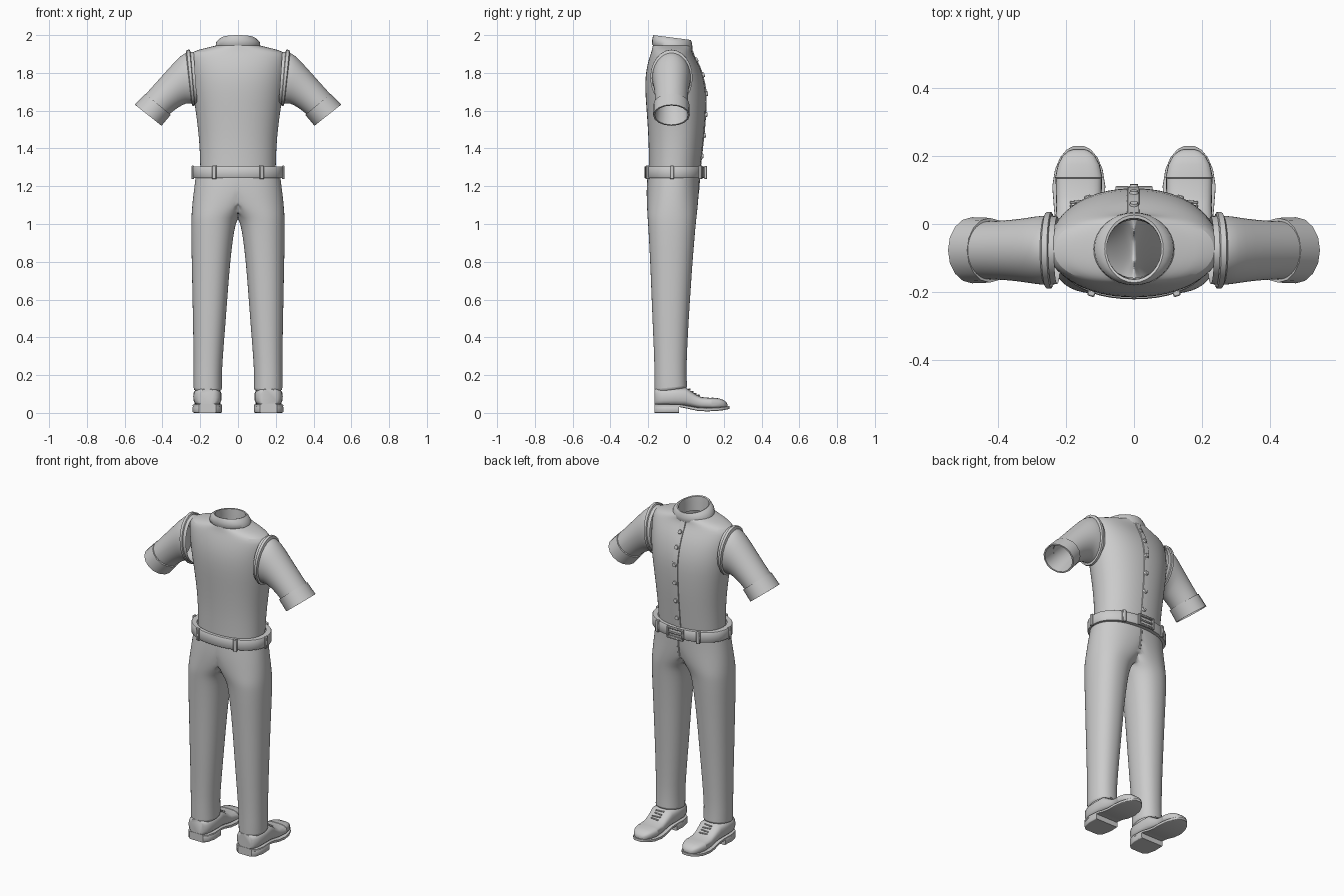
import bpy, bmesh, math
from mathutils import Vector, Matrix

grey = bpy.data.materials.new("plain grey cloth")
grey.diffuse_color = (0.6, 0.6, 0.6, 1)


def ring(c, a, b, n=24, e=2.0):
    """Superellipse loop round c with half-axis vectors a and b."""
    c, a, b = Vector(c), Vector(a), Vector(b)
    pts = []
    for i in range(n):
        t = 2 * math.pi * i / n
        co, si = math.cos(t), math.sin(t)
        u = math.copysign(abs(co) ** (2 / e), co) if abs(co) > 1e-6 else 0
        v = math.copysign(abs(si) ** (2 / e), si) if abs(si) > 1e-6 else 0
        pts.append(c + a * u + b * v)
    return pts


def finish(name, bm, mirror=False, subdiv=0, angle=40):
    bmesh.ops.recalc_face_normals(bm, faces=bm.faces)
    me = bpy.data.meshes.new(name)
    bm.to_mesh(me)
    bm.free()
    me.materials.append(grey)
    ob = bpy.data.objects.new(name, me)
    bpy.context.collection.objects.link(ob)
    if mirror:
        ob.modifiers.new("mirror", 'MIRROR').use_clip = True
    if subdiv:
        s = ob.modifiers.new("smooth", 'SUBSURF')
        s.levels = s.render_levels = subdiv
    bpy.ops.object.select_all(action='DESELECT')
    ob.select_set(True)
    bpy.context.view_layer.objects.active = ob
    bpy.ops.object.shade_smooth_by_angle(angle=math.radians(angle))
    return ob


def loft(name, rings, cap0=False, cap1=False, loop=False, trim=False, **kw):
    """Skin a list of equal loops; loop joins the last to the first."""
    bm = bmesh.new()
    vs = [[bm.verts.new(p) for p in r] for r in rings]
    n = len(vs[0])
    pairs = list(zip(vs, vs[1:])) + ([(vs[-1], vs[0])] if loop else [])
    for r, s in pairs:
        for i in range(n):
            j = (i + 1) % n
            bm.faces.new((r[i], r[j], s[j], s[i]))
    if cap0:
        bm.faces.new(vs[0])
    if cap1:
        bm.faces.new(vs[-1])
    if trim:  # drop the hidden faces lying on the centre plane
        flat = [f for f in bm.faces if all(v.co.x < 1e-5 for v in f.verts)]
        bmesh.ops.delete(bm, geom=flat, context='FACES')
    return finish(name, bm, **kw)


def boxes(name, items, bevel=0.003, **kw):
    """Several boxes (centre, size, turn about z) as one object."""
    bm = bmesh.new()
    for c, s, turn in items:
        m = Matrix.Translation(c) @ Matrix.Rotation(turn, 4, 'Z') @ Matrix.Diagonal((*s, 1))
        bmesh.ops.create_cube(bm, size=1, matrix=m)
    bmesh.ops.bevel(bm, geom=bm.edges[:], offset=bevel, segments=1, affect='EDGES')
    return finish(name, bm, **kw)


# shirt body: z, centre y, half width, half depth
BODY = [(1.27, -.062, .200, .135), (1.40, -.055, .203, .142), (1.50, -.052, .212, .150),
        (1.60, -.052, .225, .157), (1.70, -.055, .241, .162), (1.78, -.062, .250, .154),
        (1.84, -.068, .256, .138), (1.885, -.074, .257, .119), (1.913, -.076, .245, .107),
        (1.930, -.075, .180, .104), (1.945, -.074, .115, .102)]
loft("shirt_body", [ring((0, cy, z), (rx, 0, 0), (0, ry, 0), 32, 2.15)
                    for z, cy, rx, ry in BODY], subdiv=1)


def front_y(z):
    for p, q in zip(BODY, BODY[1:]):
        if p[0] <= z <= q[0]:
            f = (z - p[0]) / (q[0] - p[0])
            return p[1] + p[3] + f * (q[1] + q[3] - p[1] - p[3])
    return BODY[-1][1] + BODY[-1][3]


# button strip down the chest
strip = []
for i in range(15):
    z = 1.30 + i * 0.045
    strip.append(ring((-.002, front_y(z) - .003, z), (.018, 0, 0), (0, .006, 0), 8, 6))
loft("button_strip", strip, True, True)

# buttons
bm = bmesh.new()
for z in (1.36, 1.47, 1.58, 1.69, 1.79, 1.87):
    slope = math.atan2(front_y(z + .02) - front_y(z - .02), .04)
    m = Matrix.Translation((0, front_y(z) + .005, z)) @ Matrix.Rotation(slope - math.pi / 2, 4, 'X')
    if slope < 0:
        m = Matrix.Translation((0, front_y(z) + .005, z)) @ Matrix.Rotation(-math.pi / 2 - slope, 4, 'X')
    bmesh.ops.create_cone(bm, cap_ends=True, segments=12, radius1=.014, radius2=.011, depth=.01, matrix=m)
finish("buttons", bm)


# collar: rolled stand, lower at the front
def collar_ring(z, r, d, cy=-.073):
    return ring((0, cy, z), (r, 0, 0), (0, d, -.13 * d), 32)


loft("collar", [collar_ring(z, r, d) for z, r, d in (
    (1.925, .108, .098), (1.940, .119, .107), (1.962, .116, .106), (1.980, .098, .102),
    (1.987, .086, .099), (1.985, .080, .090), (1.955, .080, .088), (1.90, .085, .085))])


# sleeves: top x, top z, bottom x, bottom z, half depth
def arm_rings(rows, n=24):
    out = []
    for tx, tz, bx, bz, d in rows:
        out.append(ring(((tx + bx) / 2, -.077, (tz + bz) / 2),
                        ((tx - bx) / 2, 0, (tz - bz) / 2), (0, d, 0), n))
    return out


loft("sleeve", arm_rings([
    (.235, 1.912, .215, 1.635, .100), (.268, 1.914, .240, 1.636, .104),
    (.305, 1.892, .275, 1.640, .100), (.355, 1.838, .310, 1.620, .093),
    (.420, 1.765, .340, 1.600, .088), (.492, 1.685, .368, 1.575, .086)]), mirror=True, subdiv=1)
loft("sleeve_cuff", arm_rings([
    (.478, 1.680, .368, 1.588, .084), (.490, 1.690, .356, 1.578, .095),
    (.546, 1.632, .405, 1.520, .097), (.540, 1.627, .411, 1.525, .088),
    (.460, 1.705, .360, 1.600, .080), (.330, 1.85, .300, 1.66, .080)], 16),
    cap1=True, mirror=True)
# raised armhole seam
loft("armhole_seam", arm_rings([
    (.252, 1.915, .228, 1.632, .106), (.256, 1.923, .230, 1.626, .112),
    (.272, 1.922, .242, 1.626, .112), (.276, 1.905, .246, 1.638, .102)]), mirror=True)

# trousers: z, inner x, outer x, back y, front y, front rise
LEG = [(.122, .090, .230, -.160, .000, .010), (.122, .083, .237, -.168, .008, .010),
       (.20, .087, .235, -.166, .001, 0), (.35, .076, .236, -.171, .007, 0),
       (.50, .064, .239, -.178, .015, 0), (.65, .053, .242, -.184, .025, 0),
       (.80, .041, .245, -.190, .035, 0), (.93, .026, .248, -.197, .046, 0),
       (1.00, .012, .248, -.201, .052, 0), (1.035, -.005, .247, -.204, .056, 0),
       (1.07, -.045, .245, -.206, .060, 0), (1.12, -.11, .241, -.208, .065, 0),
       (1.19, -.19, .233, -.210, .070, 0), (1.27, -.222, .222, -.203, .074, 0)]
rings = []
for z, xi, xo, yb, yf, rise in LEG:
    r = ring(((xi + xo) / 2, (yb + yf) / 2, z), ((xo - xi) / 2, 0, 0), (0, (yf - yb) / 2, rise), 32, 2.2)
    rings.append([Vector((max(p.x, 0), p.y, p.z)) for p in r])
loft("trousers", rings, trim=True, mirror=True, subdiv=1)

# fly seam
loft("fly_seam", [ring((.006, y, z), (.007, 0, 0), (0, .004, 0), 6)
                  for z, y in ((1.25, .071), (1.19, .068), (1.12, .058))], True, True)

# belt
BY = -.062
loft("belt", [ring((0, BY, z), (rx, 0, 0), (0, ry, 0), 48, 2.2) for z, rx, ry in (
    (1.243, .215, .135), (1.243, .236, .156), (1.247, .239, .159),
    (1.300, .239, .159), (1.304, .236, .156), (1.304, .205, .138))], loop=True)


# belt loops, placed round the belt outline
items = []
for x, side in ((.125, -1), (.135, 1)):
    y = side * .160 * (1 - (x / .24) ** 2.2) ** (1 / 2.2)
    items.append(((x, BY + y, 1.273), (.022, .018, .072), -side * .3))
items.append(((.240, BY - .012, 1.273), (.014, .022, .072), 0))
boxes("belt_loops", items, mirror=True)

# buckle: frame and prong
fy = BY + .166
boxes("buckle", [((0, fy, 1.302), (.11, .016, .012), 0), ((0, fy, 1.244), (.11, .016, .012), 0),
                 ((-.049, fy, 1.273), (.012, .016, .07), 0), ((.049, fy, 1.273), (.012, .016, .07), 0),
                 ((0, fy, 1.273), (.09, .010, .010), 0)])

# shoes, lofted heel to toe: y, half width, bottom z, top z
CX = .162


def shoe_part(name, rows, e, n=24):
    loft(name, [ring((CX, y, (b + t) / 2), (w, 0, 0), (0, 0, (t - b) / 2), n, e)
                for y, w, b, t in rows], True, True, mirror=True)


shoe_part("shoe_upper", [
    (-.166, .042, .036, .126), (-.155, .060, .036, .130), (-.12, .073, .036, .132),
    (-.06, .075, .036, .134), (-.005, .072, .034, .136), (.025, .068, .030, .116),
    (.055, .066, .025, .096), (.080, .067, .022, .084), (.134, .068, .020, .079),
    (.136, .0695, .020, .081), (.175, .061, .022, .077), (.200, .047, .024, .068),
    (.214, .031, .026, .056), (.219, .016, .028, .046)], 3)
shoe_part("shoe_sole", [
    (-.168, .045, .032, .046), (-.15, .066, .032, .046), (-.10, .078, .032, .046),
    (-.03, .074, .030, .045), (.01, .070, .022, .038), (.06, .074, .011, .029),
    (.11, .078, .008, .027), (.16, .070, .010, .028), (.195, .055, .014, .031),
    (.218, .036, .018, .034), (.229, .016, .021, .036)], 9)
shoe_part("shoe_heel", [
    (-.168, .045, 0, .036), (-.15, .066, 0, .036), (-.10, .078, 0, .036),
    (-.038, .075, 0, .036)], 12)

# laces across the instep
boxes("shoe_laces", [((CX, y, z), (.052, .008, .008), t) for y, z, t in (
    (.018, .124, .12), (.034, .113, -.12), (.050, .102, .12), (.066, .093, -.12))],
    bevel=.002, mirror=True)
